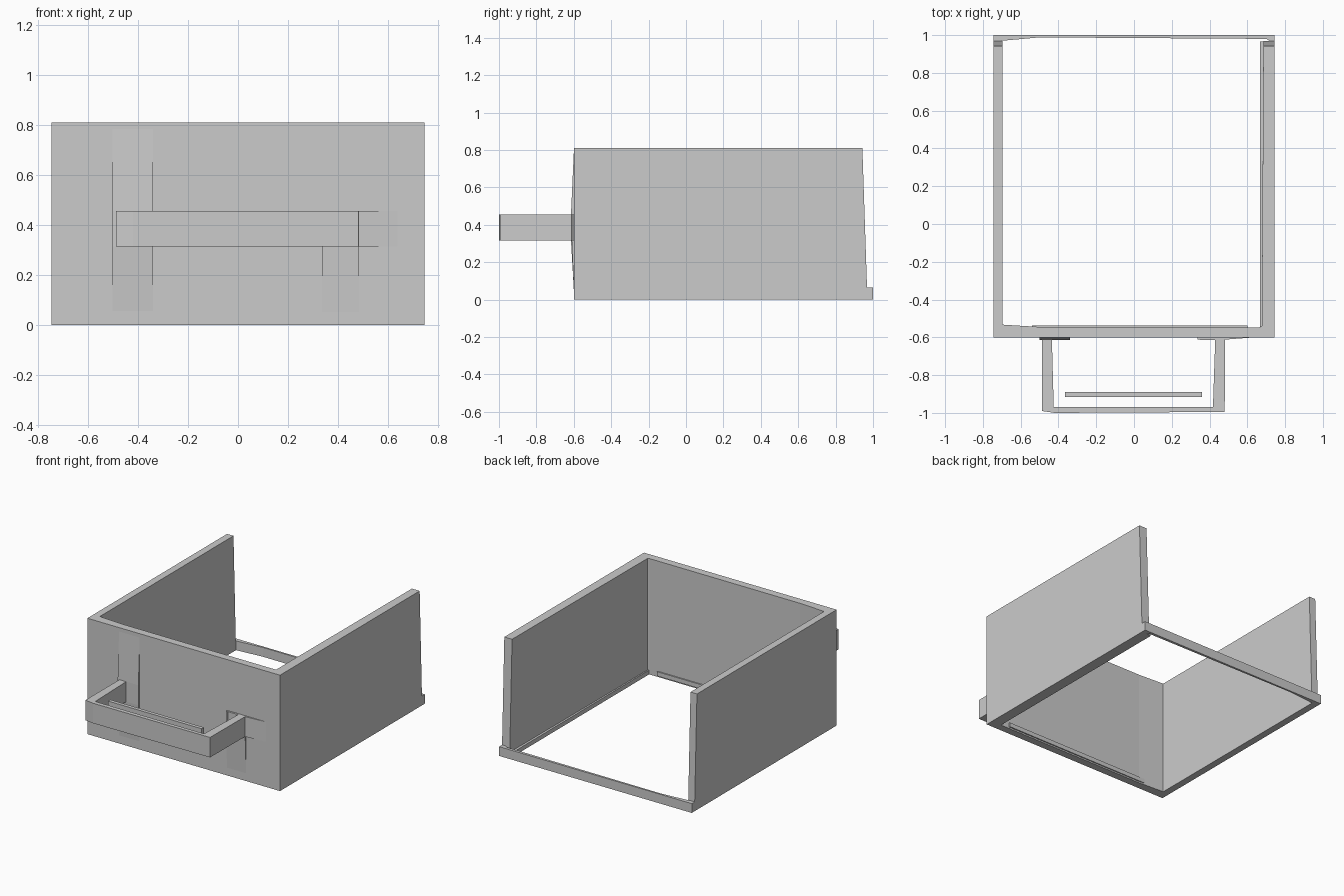
import bpy, bmesh

if "Cube" in bpy.data.objects:
    bpy.data.objects.remove(bpy.data.objects["Cube"])


def prism(name, outline, low, high, axis="z"):
    """Extrude an XY outline along z, or a YZ outline along x."""
    def place(p, t):
        return (p[0], p[1], t) if axis == "z" else (t, p[0], p[1])
    bm = bmesh.new()
    face = bm.faces.new([bm.verts.new(place(p, low)) for p in outline])
    new = bmesh.ops.extrude_face_region(bm, geom=[face])["geom"]
    shift = (0, 0, high - low) if axis == "z" else (high - low, 0, 0)
    bmesh.ops.translate(bm, vec=shift,
                        verts=[v for v in new if isinstance(v, bmesh.types.BMVert)])
    bmesh.ops.recalc_face_normals(bm, faces=bm.faces)
    mesh = bpy.data.meshes.new(name)
    bm.to_mesh(mesh)
    bm.free()
    obj = bpy.data.objects.new(name, mesh)
    bpy.context.collection.objects.link(obj)
    return obj


def box(name, x0, x1, y0, y1, z0, z1):
    return prism(name, [(x0, y0), (x1, y0), (x1, y1), (x0, y1)], z0, z1)


# U-shaped drawer wall: front and both sides, open at the back
walls = prism("drawer_walls", [
    (-0.745, -0.6), (0.745, -0.6), (0.745, 0.95), (0.685, 0.95),
    (0.677, -0.54), (0.665, -0.547), (-0.5, -0.545), (-0.695, -0.533),
    (-0.695, 0.95), (-0.745, 0.95)], 0, 0.81)
# rear ends lean slightly forward towards the top
for v in walls.data.vertices:
    if v.co.y > 0.9:
        v.co.y = 0.97 if v.co.z < 0.4 else 0.943

# Low rail across the back, thicker at its ends
prism("back_rail", [
    (-0.745, 1.0), (-0.745, 0.96), (-0.7, 0.97), (-0.5, 0.988),
    (0.7, 0.98), (0.745, 0.95), (0.745, 1.0)], 0, 0.065)

# Narrow ledges left around the open bottom
box("side_ledge", 0.668, 0.69, -0.55, 0.965, 0, 0.03)
box("front_ledge", -0.54, 0.6, -0.56, -0.538, 0.01, 0.04)

# Pull handle with flared right foot
prism("pull_handle", [
    (-0.487, -0.6), (-0.487, -0.99), (-0.42, -1.0), (0.48, -0.995),
    (0.483, -0.612), (0.65, -0.599), (0.335, -0.599), (0.35, -0.613),
    (0.43, -0.613), (0.418, -0.97), (-0.425, -0.97), (-0.435, -0.6)],
    0.315, 0.455)
box("handle_inner_bar", -0.365, 0.36, -0.915, -0.89, 0.415, 0.453)

# Shallow mounting swells where the handle meets the front
prism("left_mount", [(-0.599, 0.04), (-0.615, 0.315), (-0.615, 0.455),
                     (-0.599, 0.805)], -0.5, -0.34, "x")
prism("right_mount", [(-0.599, 0.03), (-0.611, 0.315), (-0.611, 0.455),
                      (-0.599, 0.455)], 0.335, 0.483, "x")
